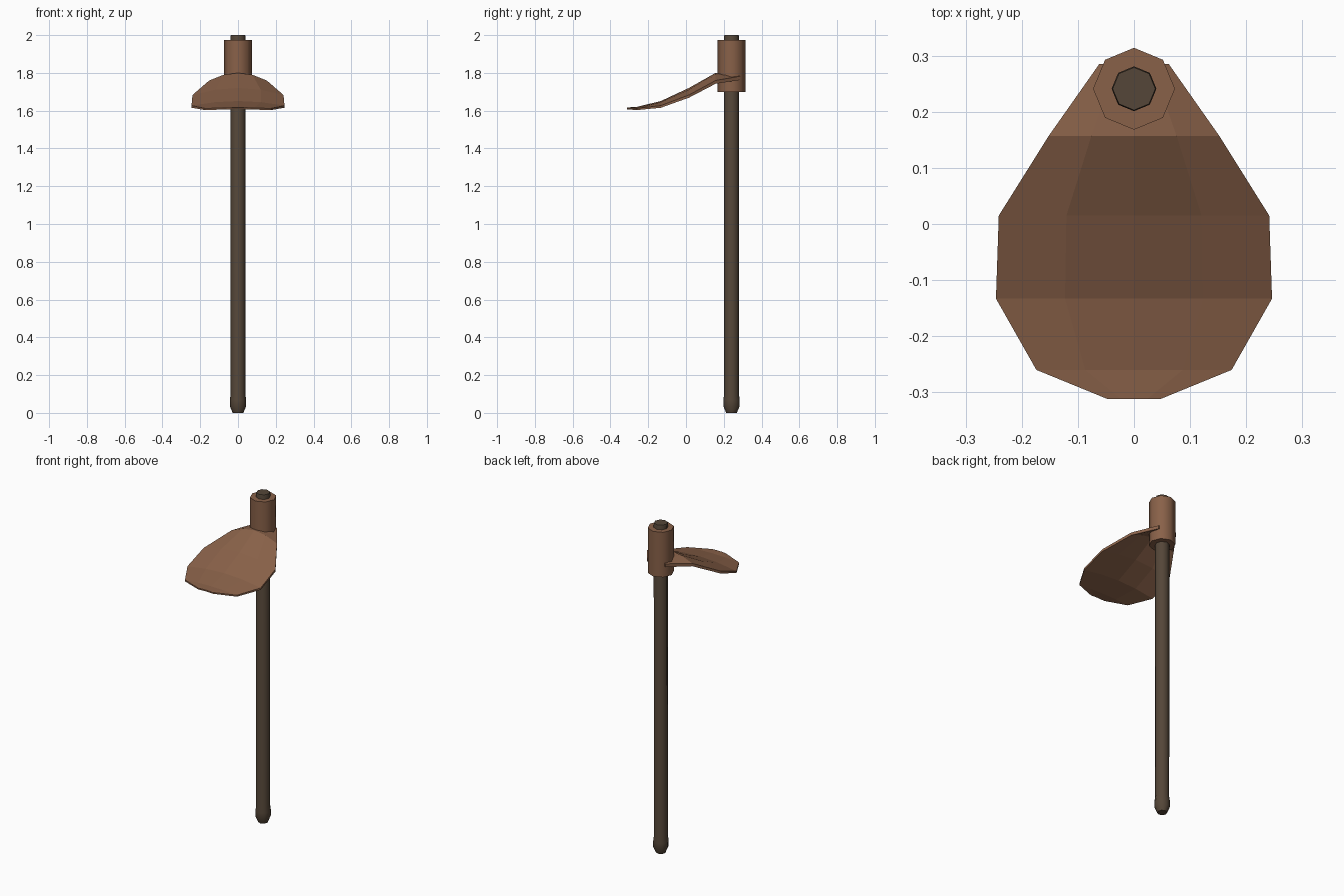
import bpy, bmesh, math

if "Cube" in bpy.data.objects:
    bpy.data.objects.remove(bpy.data.objects["Cube"])

AXIS_Y = 0.241


def material(name, rgb):
    m = bpy.data.materials.new(name)
    m.diffuse_color = (*rgb, 1)
    m.use_nodes = True
    m.node_tree.nodes["Principled BSDF"].inputs["Base Color"].default_value = m.diffuse_color
    return m


def make_object(name, bm, mat, smooth=None):
    bmesh.ops.recalc_face_normals(bm, faces=bm.faces)
    mesh = bpy.data.meshes.new(name)
    bm.to_mesh(mesh)
    bm.free()
    mesh.materials.append(mat)
    ob = bpy.data.objects.new(name, mesh)
    bpy.context.collection.objects.link(ob)
    if smooth:
        bpy.ops.object.select_all(action='DESELECT')
        ob.select_set(True)
        bpy.context.view_layer.objects.active = ob
        bpy.ops.object.shade_smooth_by_angle(angle=math.radians(smooth))
    return ob


def lathe(name, profile, mat, closed=False, sides=8):
    """Turn (radius, z) points about the handle axis; cap the ends unless closed."""
    bm = bmesh.new()
    rings = [[bm.verts.new((r * math.cos(math.tau * i / sides),
                            AXIS_Y + r * math.sin(math.tau * i / sides), z))
              for i in range(sides)] for r, z in profile]
    pairs = list(zip(rings, rings[1:]))
    if closed:
        pairs.append((rings[-1], rings[0]))
    else:
        bm.faces.new(rings[0])
        bm.faces.new(rings[-1])
    for a, b in pairs:
        for i in range(sides):
            j = (i + 1) % sides
            bm.faces.new((a[i], a[j], b[j], b[i]))
    return make_object(name, bm, mat, 50)


wood = material("dark_wood", (0.09, 0.062, 0.04))
metal = material("rusty_metal", (0.25, 0.12, 0.066))

# Handle with a slightly swollen, tapered butt
lathe("handle", [(0.028, 0), (0.043, 0.035), (0.043, 0.07), (0.039, 0.1),
                 (0.04, 1.99), (0.038, 2.0)], wood)

# Socket sleeve around the handle
lathe("socket", [(0.039, 1.70), (0.073, 1.70), (0.073, 1.973), (0.039, 1.973)],
      metal, closed=True)

# Blade: crowned rows of (y, half width, centre z, edge z)
rows = [(0.285, 0.062, 1.79, 1.782), (0.157, 0.152, 1.80, 1.76),
        (0.015, 0.241, 1.72, 1.683), (-0.133, 0.246, 1.651, 1.627),
        (-0.26, 0.174, 1.620, 1.612), (-0.312, 0.047, 1.617, 1.615)]
bm = bmesh.new()
grid = [[bm.verts.new((w * t, y, zc + (ze - zc) * t * t))
         for t in (-1, -0.5, 0, 0.5, 1)] for y, w, zc, ze in rows]
for a, b in zip(grid, grid[1:]):
    for i in range(4):
        bm.faces.new((a[i], b[i], b[i + 1], a[i + 1]))
bm.normal_update()
bottom = bmesh.ops.extrude_face_region(bm, geom=bm.faces[:], use_keep_orig=True)
for v in bottom["geom"]:
    if isinstance(v, bmesh.types.BMVert):
        v.co.z -= 0.008 + 0.012 * (v.co.y + 0.312) / 0.6
make_object("blade", bm, metal)
